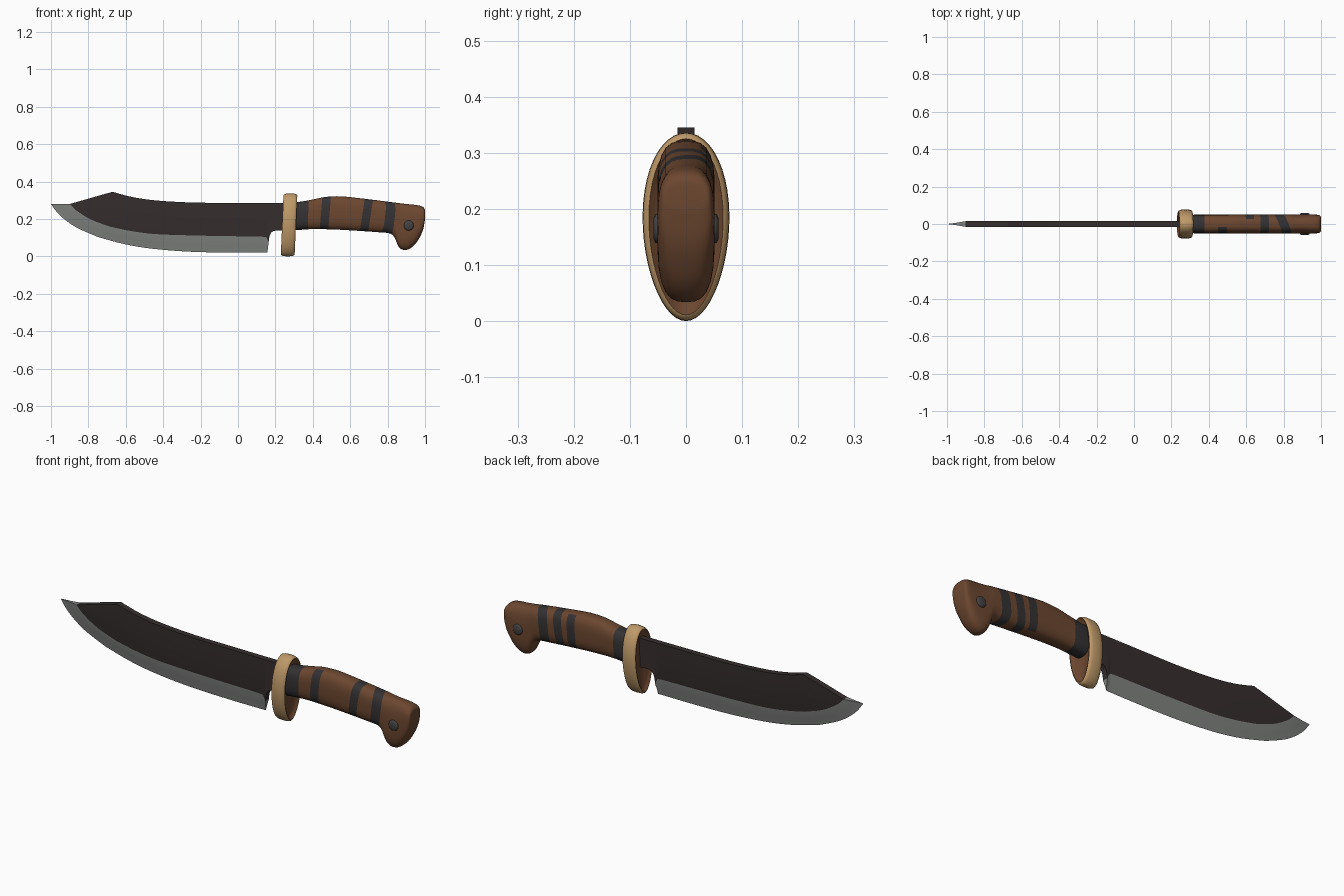
import bpy, bmesh, math
from mathutils import Vector

if "Cube" in bpy.data.objects:
    bpy.data.objects.remove(bpy.data.objects["Cube"])


def mat(name, rgb):
    m = bpy.data.materials.new(name)
    m.diffuse_color = (*rgb, 1)
    m.use_nodes = True
    m.node_tree.nodes["Principled BSDF"].inputs["Base Color"].default_value = m.diffuse_color
    return m


BROWN = mat("handle brown", (0.15, 0.063, 0.029))
STRIPE = mat("stripe charcoal", (0.034, 0.031, 0.033))
TAN = mat("guard tan", (0.52, 0.32, 0.14))
DARK = mat("blade dark", (0.037, 0.027, 0.027))
STEEL = mat("edge steel", (0.22, 0.23, 0.22))
PIN = mat("pin grey", (0.055, 0.055, 0.058))


def finish(bm, name, mats, angle=35):
    bmesh.ops.remove_doubles(bm, verts=bm.verts, dist=1e-5)
    bmesh.ops.recalc_face_normals(bm, faces=bm.faces)
    me = bpy.data.meshes.new(name)
    bm.to_mesh(me)
    bm.free()
    ob = bpy.data.objects.new(name, me)
    bpy.context.collection.objects.link(ob)
    for m in mats:
        me.materials.append(m)
    bpy.ops.object.select_all(action='DESELECT')
    ob.select_set(True)
    bpy.context.view_layer.objects.active = ob
    bpy.ops.object.shade_smooth_by_angle(angle=math.radians(angle))
    return ob


def smooth(rows, sub=4):
    """Catmull-Rom through rows of numbers."""
    pts = [Vector(r) for r in rows]
    out = []
    for i in range(len(pts) - 1):
        p0, p1, p2, p3 = pts[max(i - 1, 0)], pts[i], pts[i + 1], pts[min(i + 2, len(pts) - 1)]
        for k in range(sub):
            t = k / sub
            out.append(0.5 * (2 * p1 + (p2 - p0) * t + (2 * p0 - 5 * p1 + 4 * p2 - p3) * t * t
                              + (3 * p1 - p0 - 3 * p2 + p3) * t ** 3))
    return out + [pts[-1]]


def face(bm, pts, mi=0):
    clean = []
    for p in pts:
        p = Vector(p)
        if all((p - q).length > 1e-5 for q in clean):
            clean.append(p)
    if len(clean) > 2:
        bm.faces.new([bm.verts.new(p) for p in clean]).material_index = mi


def loft(bm, rings, mis):
    vs = [[bm.verts.new(p) for p in r] for r in rings]
    n = len(vs[0])
    for a, b, mi in zip(vs, vs[1:], mis):
        for i in range(n):
            j = (i + 1) % n
            bm.faces.new((a[i], a[j], b[j], b[i])).material_index = mi
    bm.faces.new(vs[0]).material_index = mis[0]
    bm.faces.new(vs[-1]).material_index = mis[-1]


# Blade: columns of (spine x, z, bevel x, z, edge x, z), split at the clipped peak
T = 0.015
tip = smooth([(-.90, .28, -.90, .28, -1.0, .28), (-.85, .294, -.86, .242, -.955, .222),
              (-.76, .32, -.78, .194, -.87, .158), (-.67, .345, -.68, .158, -.75, .104)])
main = smooth([(-.67, .345, -.68, .158, -.75, .104), (-.57, .318, -.57, .135, -.61, .066),
               (-.44, .299, -.44, .119, -.46, .041), (-.25, .288, -.25, .112, -.26, .025),
               (-.05, .286, -.05, .108, -.05, .02), (.13, .285, .13, .105, .12, .02),
               (.155, .285, .155, .094, .145, .02), (.165, .285, .164, .075, .157, .02)])
heel = smooth([(.165, .285, .164, .075), (.172, .285, .168, .105), (.185, .285, .18, .129),
               (.205, .285, .205, .138), (.265, .285, .265, .138)])


def column(c, s):
    sp, bv = Vector((c[0], s * T, c[1])), Vector((c[2], s * T, c[3]))
    if len(c) < 6:
        return sp, bv
    ed = Vector((c[4], 0, c[5]))
    mid = bv.lerp(ed, 0.55)
    mid.y = s * 0.0055
    return sp, bv, mid, ed


bm = bmesh.new()
for cols in (tip, main, heel):
    for a, b in zip(cols, cols[1:]):
        for s in (1, -1):
            ca, cb = column(a, s), column(b, s)
            for r in range(len(ca) - 1):
                face(bm, (ca[r], ca[r + 1], cb[r + 1], cb[r]), int(r > 0))
        for r in ((0, 1) if cols is heel else (0,)):  # spine and heel notch
            face(bm, (column(a, 1)[r], column(b, 1)[r], column(b, -1)[r], column(a, -1)[r]))
tp, tm = column(tip[0], 1), column(tip[0], -1)
face(bm, (tp[1], tp[2], tp[3], tm[2], tm[1]), 1)  # clipped tip top
hp, hm = column(main[-1], 1), column(main[-1], -1)
face(bm, (hp[1], hp[2], hp[3], hm[2], hm[1]), 1)  # heel of the edge
e, f = column(heel[-1], 1), column(heel[-1], -1)
face(bm, (e[0], e[1], f[1], f[0]))
finish(bm, "blade", [DARK, STEEL], 25)

# Guard: egg-shaped rounded ring with brown dished faces
half = [(.024, .030), (.030, .020), (.037, .011), (.034, .005), (.022, .001)]
steps = [(-x, d) for x, d in half] + [(0, 0)] + [(x, d) for x, d in reversed(half)]
rings = []
for x, d in steps:
    ring = []
    for i in range(48):
        t = math.tau * i / 48
        z = .168 + (.168 - d) * math.sin(t)
        ring.append((.273 + x + .045 * (z - .168),
                     (.077 - d) * math.cos(t) * (1 + .1 * math.sin(t)), z))
    rings.append(ring)
bm = bmesh.new()
loft(bm, rings, [1, 1] + [0] * 6 + [1, 1])
finish(bm, "guard", [TAN, BROWN], 50)

# Handle: rounded sections of (x, top z, bottom z, half width)
sections = smooth([(.28, .288, .138, .048), (.34, .293, .142, .05), (.40, .304, .146, .05),
                   (.47, .318, .145, .05), (.55, .321, .142, .051), (.65, .311, .136, .051),
                   (.75, .299, .129, .051), (.81, .291, .123, .051), (.835, .288, .104, .051),
                   (.85, .286, .07, .051), (.865, .284, .044, .051), (.89, .281, .034, .051),
                   (.92, .278, .042, .051), (.95, .275, .068, .051), (.975, .27, .108, .050),
                   (.99, .263, .145, .047), (.998, .252, .185, .042), (1.0, .24, .20, .036)])
rings = []
for x, top, bot, w in sections:
    ring = []
    for i in range(32):
        t = math.tau * (i + .5) / 32
        c, s = math.cos(t), math.sin(t)
        k = (abs(c) ** 3 + abs(s) ** 3) ** (-1 / 3)
        ring.append((x, w * c * k, (top + bot) / 2 + (top - bot) / 2 * s * k))
    rings.append(ring)
bm = bmesh.new()
loft(bm, rings, [0] * (len(rings) - 1))

# Stripes: (start x, end x, lean along z, lean along y, lowest y, highest y)
stripes = [(.27, .375, .03, 0, -1, 1), (.442, .488, .08, 0, -1, -.012), (.59, .635, .08, 0, .025, 1),
           (.663, .708, .15, 0, -1, 1), (.765, .817, .12, -.42, -1, 1)]
for x0, x1, lz, ly, y0, y1 in stripes:
    for x in (x0, x1):
        bmesh.ops.bisect_plane(bm, geom=bm.verts[:] + bm.edges[:] + bm.faces[:],
                               plane_co=(x, 0, .21), plane_no=(1, -ly, -lz))
for fc in bm.faces:
    c = fc.calc_center_median()
    for x0, x1, lz, ly, y0, y1 in stripes:
        u = c.x - lz * (c.z - .21) - ly * c.y
        if x0 < u < x1 and y0 < c.y < y1:
            fc.material_index = 1
finish(bm, "handle", [BROWN, STRIPE], 60)

# Pin through the pommel, with softened ends
bm = bmesh.new()
rings = [[(.913 + r * math.cos(math.tau * i / 24), y, .165 + r * math.sin(math.tau * i / 24))
          for i in range(24)]
         for y, r in ((-.058, .018), (-.055, .025), (-.05, .027), (.05, .027), (.055, .025), (.058, .018))]
loft(bm, rings, [0] * 5)
finish(bm, "pommel_pin", [PIN], 50)
